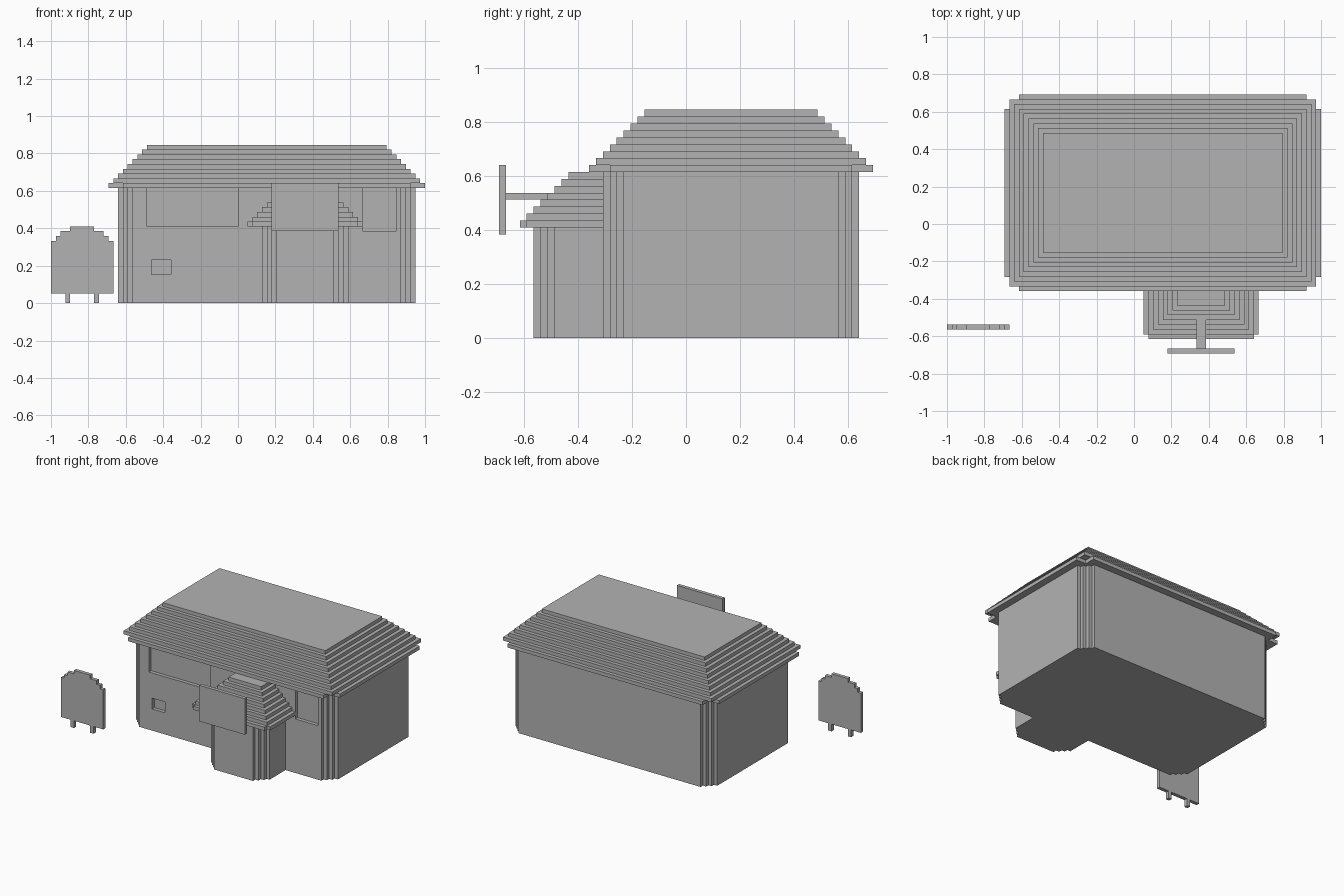
import bpy, bmesh

if "Cube" in bpy.data.objects:
    bpy.data.objects.remove(bpy.data.objects["Cube"], do_unlink=True)

# Everything is laid out in whole blocks; 78 blocks span the longest side
U = 2 / 78


def place(x, y, z):
    return ((x - 39) * U, (y - 27) * U, z * U)


grey = bpy.data.materials.new("plain grey")
grey.use_nodes = True
COLOUR = (0.45, 0.45, 0.45, 1)
grey.diffuse_color = COLOUR
grey.node_tree.nodes["Principled BSDF"].inputs["Base Color"].default_value = COLOUR


def loft(name, rings):
    """Closed solid through rings of points with equal counts."""
    bm = bmesh.new()
    loops = [[bm.verts.new(place(*p)) for p in ring] for ring in rings]
    n = len(loops[0])
    for a, b in zip(loops, loops[1:]):
        for i in range(n):
            j = (i + 1) % n
            bm.faces.new((a[i], a[j], b[j], b[i]))
    bm.faces.new(loops[0][::-1])
    bm.faces.new(loops[-1])
    bmesh.ops.recalc_face_normals(bm, faces=bm.faces)
    mesh = bpy.data.meshes.new(name)
    bm.to_mesh(mesh)
    bm.free()
    mesh.materials.append(grey)
    ob = bpy.data.objects.new(name, mesh)
    bpy.context.collection.objects.link(ob)
    return ob


def rect(x0, x1, y0, y1):
    return [(x0, y0), (x1, y0), (x1, y1), (x0, y1)]


def prism(name, outline, z0, z1):
    return loft(name, [[(x, y, z) for x, y in outline] for z in (z0, z1)])


def box(name, x0, x1, y0, y1, z0, z1):
    return prism(name, rect(x0, x1, y0, y1), z0, z1)


def notched(x0, x1, y0, y1, steps, back=True):
    """Rectangle outline with corners cut by steps (inset x, inset y)."""
    pts = [(x0 + a, y0 + b) for a, b in steps]
    pts += [(x1 - a, y0 + b) for a, b in reversed(steps)]
    if back:
        pts += [(x1 - a, y1 - b) for a, b in steps]
        pts += [(x0 + a, y1 - b) for a, b in reversed(steps)]
    else:
        pts += [(x1, y1), (x0, y1)]
    return pts


def stepped_roof(name, x0, x1, y0, y1, z, layers, back_step):
    """Terraces that shrink one block per layer."""
    rings = []
    for i in range(layers):
        r = rect(x0 + i, x1 - i, y0 + i, y1 - i * back_step)
        rings += [[(x, y, h) for x, y in r] for h in (z + i, z + i + 1)]
    return loft(name, rings)


STAIR = [(0, 3), (1, 3), (1, 2), (2, 2), (2, 1), (3, 1), (3, 0)]

# House body with stair-cut corners and recessed front windows
walls = prism("house_walls", notched(14, 76, 15, 52, STAIR), 0, 24)
windows = {"wide_window": (20, 39, 16, 25),
           "small_window": (21, 25, 6, 9),
           "side_window": (65, 72, 15, 25)}
for name, (x0, x1, z0, z1) in windows.items():
    cutter = box(name + "_cutter", x0, x1, 13, 16, z0, z1)
    cutter.hide_render = True
    cutter.hide_viewport = True
    cutter.display_type = 'WIRE'
    cut = walls.modifiers.new(name, 'BOOLEAN')
    cut.operation = 'DIFFERENCE'
    cut.solver = 'EXACT'
    cut.object = cutter

# Main roof: notched eave, then terraces
prism("main_eave", notched(12, 78, 13, 54, [(0, 3), (3, 3), (3, 0)]), 24, 25)
stepped_roof("main_roof", 13, 77, 14, 53, 25, 8, 1)

# Porch and its roof, both meeting the front wall
prism("porch_walls", notched(44, 62, 5, 15, STAIR, back=False), 0, 16)
prism("porch_eave",
      notched(41, 65, 3, 15, [(0, 1), (1, 1), (1, 0)], back=False), 16, 17)
stepped_roof("porch_roof", 42, 64, 4, 15, 17, 7, 0)

# Hanging sign on its bracket
box("sign_bracket", 52, 54, 1, 8, 20, 21)
box("hanging_sign", 46, 60, 0, 1, 15, 25)

# Free-standing board with legs: half silhouette mirrored about its middle
half = [(4, 2), (4, 0), (3, 0), (3, 2), (0, 2), (0, 13), (1, 13), (1, 14),
        (2, 14), (2, 15), (4, 15), (4, 16)]
outline = half + [(13 - x, z) for x, z in reversed(half)]
loft("standing_board", [[(x, y, z) for x, z in outline] for y in (5, 6)])
